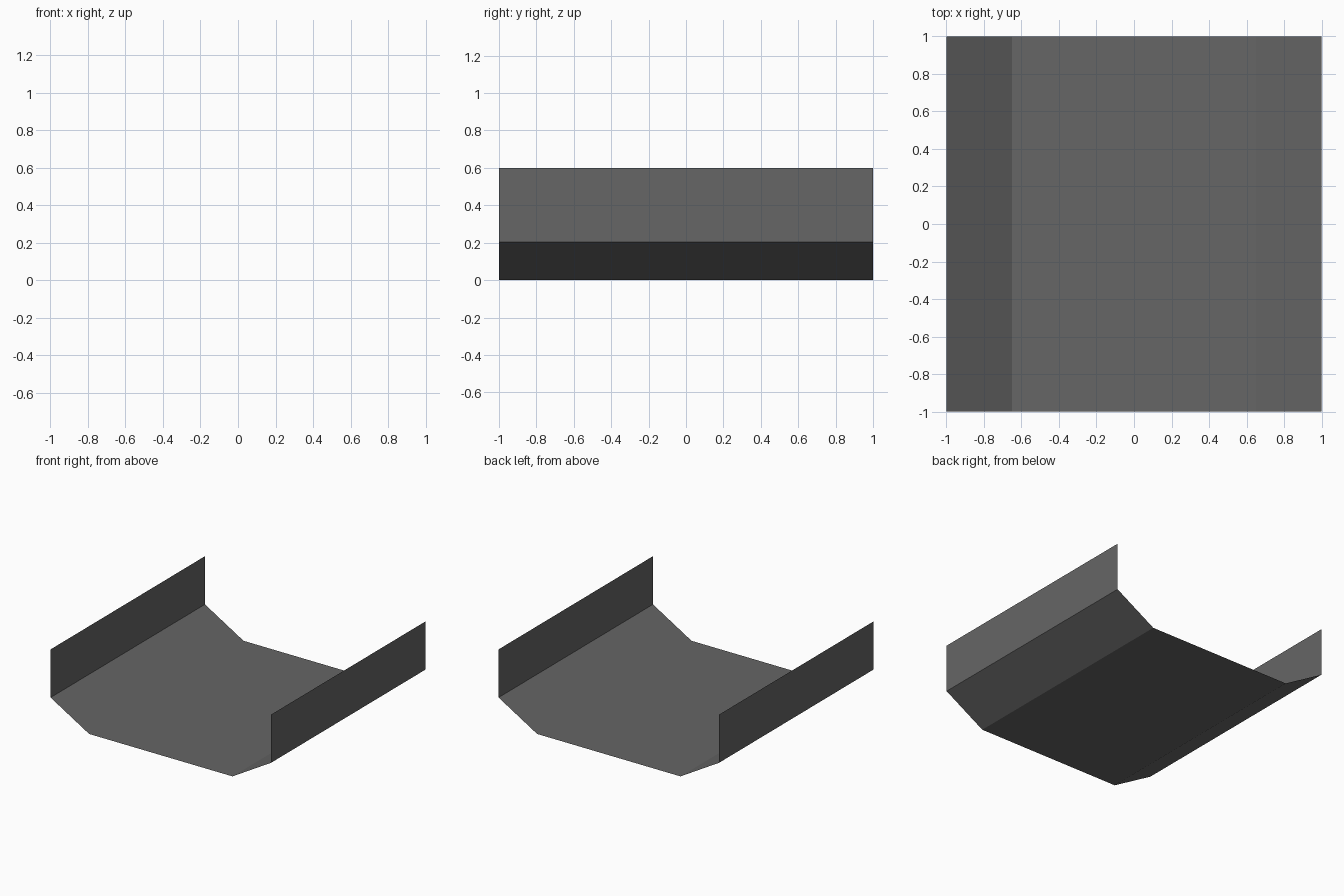
import bpy
import bmesh

if "Cube" in bpy.data.objects:
    bpy.data.objects.remove(bpy.data.objects["Cube"])

# Single grey sheet material
grey = bpy.data.materials.new("dark grey")
grey.diffuse_color = (0.133, 0.133, 0.133, 1.0)
grey.use_nodes = True
grey.node_tree.nodes["Principled BSDF"].inputs["Base Color"].default_value = grey.diffuse_color

# Half of the channel cross-section (x, z), mirrored to the other side
half = [(0.65, 0.0), (1.0, 0.205), (1.0, 0.6)]
profile = [(-x, z) for x, z in reversed(half)] + half

# Open channel: profile swept along y as a thin, unthickened sheet
bm = bmesh.new()
verts = [bm.verts.new((x, -1.0, z)) for x, z in profile]
edges = [bm.edges.new(pair) for pair in zip(verts, verts[1:])]
swept = bmesh.ops.extrude_edge_only(bm, edges=edges)["geom"]
moved = [g for g in swept if isinstance(g, bmesh.types.BMVert)]
bmesh.ops.translate(bm, verts=moved, vec=(0, 2.0, 0))

# Point the faces to the inside of the channel
bm.normal_update()
floor = max(bm.faces, key=lambda f: abs(f.normal.z))
if floor.normal.z < 0:
    bmesh.ops.reverse_faces(bm, faces=bm.faces[:])

mesh = bpy.data.meshes.new("channel")
bm.to_mesh(mesh)
bm.free()
mesh.materials.append(grey)
channel = bpy.data.objects.new("channel", mesh)
bpy.context.collection.objects.link(channel)
